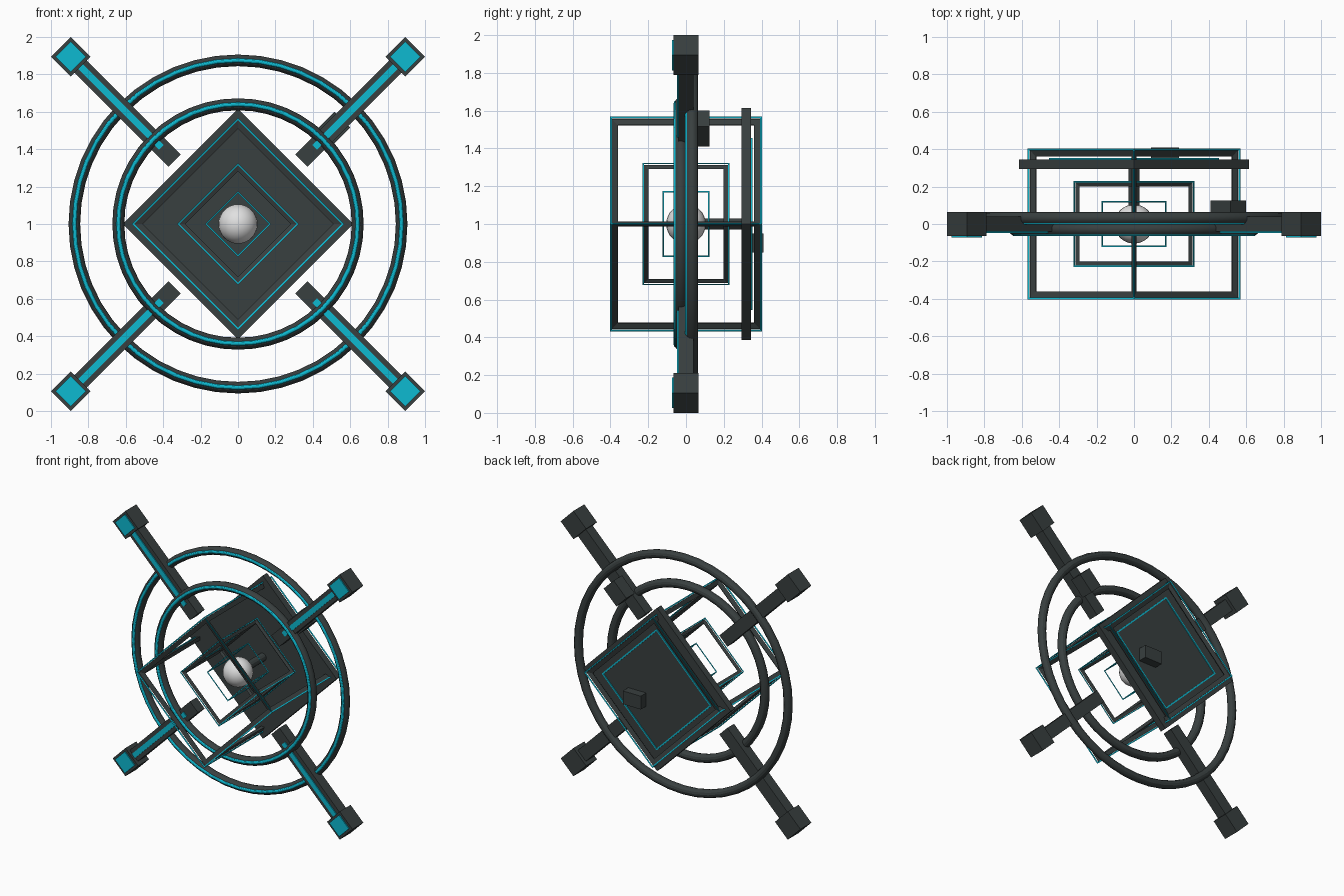
import bpy
import math

if "Cube" in bpy.data.objects:
    bpy.data.objects.remove(bpy.data.objects["Cube"])

MID = 1.0                      # height of the shared centre
DIAG = math.radians(45)


def material(name, rgb):
    m = bpy.data.materials.new(name)
    m.use_nodes = True
    m.diffuse_color = (*rgb, 1)
    m.node_tree.nodes["Principled BSDF"].inputs["Base Color"].default_value = (*rgb, 1)
    return m


dark = material("dark_metal", (0.04, 0.05, 0.05))
cyan = material("cyan_glow", (0.004, 0.49, 0.64))
pale = material("pale_core", (0.75, 0.75, 0.75))


def finish(name, mat):
    ob = bpy.context.object
    ob.name = name
    ob.data.materials.append(mat)
    return ob


def box(name, mat, size, radius=0.0, y=0.0, angle=DIAG):
    """Box whose length runs outwards from the centre at the given angle."""
    loc = (radius * math.cos(angle), y, MID + radius * math.sin(angle))
    bpy.ops.mesh.primitive_cube_add(size=1, location=loc, rotation=(0, -angle, 0))
    ob = finish(name, mat)
    ob.scale = size
    bpy.ops.object.transform_apply(location=False, rotation=False, scale=True)
    return ob


def cage(name, mat, outer, bar):
    """Open cube of bars standing on one edge."""
    side = outer - bar
    ob = box(name, mat, (side, side, side))
    wire = ob.modifiers.new("bars", "WIREFRAME")
    wire.thickness = bar


def ring(name, mat, major, minor, y):
    bpy.ops.mesh.primitive_torus_add(
        major_radius=major, minor_radius=minor, major_segments=48,
        minor_segments=12, location=(0, y, MID), rotation=(math.pi / 2, 0, 0))
    finish(name, mat)
    bpy.ops.object.shade_smooth_by_angle()


# Nested cages with glowing edges
cage("outer_cage", dark, 0.802, 0.04)
cage("outer_cage_edges", cyan, 0.81, 0.012)
cage("middle_cage", dark, 0.455, 0.028)
cage("middle_cage_edges", cyan, 0.462, 0.009)
cage("inner_cage", cyan, 0.25, 0.009)

# Core and its support rod
bpy.ops.mesh.primitive_uv_sphere_add(segments=24, ring_count=16, radius=0.105,
                                     location=(0, 0, MID))
finish("core_sphere", pale)
bpy.ops.object.shade_smooth_by_angle()
bpy.ops.mesh.primitive_cylinder_add(vertices=12, radius=0.03, depth=0.22,
                                    location=(0, 0.195, MID),
                                    rotation=(math.pi / 2, 0, 0))
finish("core_rod", dark)

# Back panel, its glowing border and a small module
box("back_panel", dark, (0.87, 0.05, 0.87), y=0.32)
for i in range(4):
    box(f"panel_border_{i + 1}", cyan, (0.01, 0.008, 0.64), 0.318, 0.348,
        DIAG + i * math.pi / 2)
bpy.ops.mesh.primitive_cube_add(size=1, location=(0.165, 0.375, 0.9))
finish("panel_module", dark).scale = (0.15, 0.07, 0.1)

# Rings with glowing front lines
for name, major, minor, y in (("outer_ring", 0.875, 0.031, 0.032),
                              ("inner_ring", 0.64, 0.032, -0.028)):
    ring(name, dark, major, minor, y)
    ring(name + "_line", cyan, major, 0.013, y - minor + 0.008)

# Four diagonal arms with end caps
CAP = 1.264
for i, corner in enumerate(("upper_left", "upper_right", "lower_right", "lower_left")):
    a = DIAG + i * math.pi / 2
    box(corner + "_arm", dark, (0.73, 0.08, 0.094), 0.845, 0, a)
    box(corner + "_arm_strip", cyan, (0.62, 0.009, 0.036), 0.89, -0.043, a)
    box(corner + "_cap", dark, (0.15, 0.13, 0.15), CAP, 0, a)
    box(corner + "_cap_plate", cyan, (0.115, 0.009, 0.115), CAP, -0.069, a)

# Module on the back of one arm
box("arm_module", dark, (0.15, 0.1, 0.118), 0.714, 0.075, DIAG)
